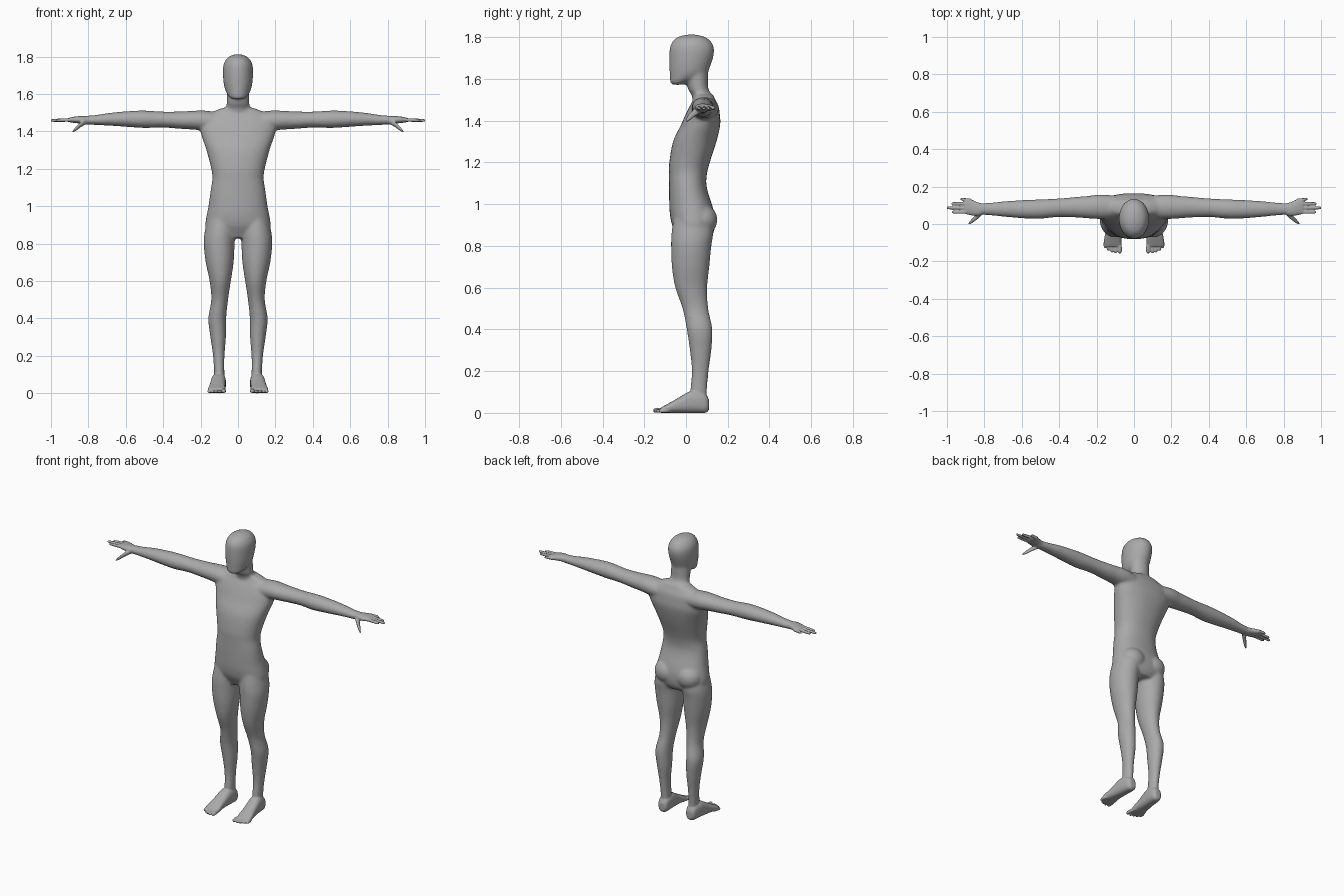
import bpy, bmesh, math
from mathutils import Matrix

AXES = {'x': (0, 1, 2), 'y': (1, 0, 2), 'z': (2, 0, 1)}   # along, first across, second across


def spline(p, steps=4):
    """Smooth the list of rings with a Catmull-Rom curve."""
    out = []
    for i in range(len(p) - 1):
        a, b, c, d = p[max(i - 1, 0)], p[i], p[i + 1], p[min(i + 2, len(p) - 1)]
        for s in range(steps):
            t = s / steps
            out.append([0.5 * (2 * q + (r - o) * t + (2 * o - 5 * q + 4 * r - u) * t * t
                               + (3 * q - o - 3 * r + u) * t ** 3)
                        for o, q, r, u in zip(a, b, c, d)])
    return out + [list(p[-1])]


def loft(bm, axis, rings, side=1, power=2.0, grow=0.0, n=24):
    """Rings are (along, centre 1, centre 2, radius 1, radius 2)."""
    loops = []
    for along, c1, c2, r1, r2 in spline(rings):
        loop = []
        for k in range(n):
            t = 2 * math.pi * k / n
            u, v = (math.copysign(abs(f) ** (2 / power), f) for f in (math.cos(t), math.sin(t)))
            co = [0, 0, 0]
            for ax, val in zip(AXES[axis], (along, c1 + u * max(r1 + grow, .002),
                                            c2 + v * max(r2 + grow, .002))):
                co[ax] = val
            co[0] *= side
            loop.append(bm.verts.new(co))
        loops.append(loop)
    for a, b in zip(loops, loops[1:]):
        for k in range(n):
            j = (k + 1) % n
            bm.faces.new((a[k], a[j], b[j], b[k]))
    bm.faces.new(loops[0])
    bm.faces.new(loops[-1])


def blend(bm, name, voxel, iterations, ratio=1.0):
    """Fuse the overlapping parts into one smooth skin."""
    bmesh.ops.recalc_face_normals(bm, faces=bm.faces)
    mesh = bpy.data.meshes.new(name)
    bm.to_mesh(mesh)
    bm.free()
    obj = bpy.data.objects.new(name, mesh)
    bpy.context.collection.objects.link(obj)
    remesh = obj.modifiers.new("fuse", 'REMESH')
    remesh.mode = 'VOXEL'
    remesh.voxel_size = voxel
    smooth = obj.modifiers.new("soften", 'SMOOTH')
    smooth.factor = 0.5
    smooth.iterations = iterations
    if ratio < 1:
        obj.modifiers.new("thin_out", 'DECIMATE').ratio = ratio
    bpy.context.view_layer.update()
    result = bpy.data.meshes.new_from_object(
        obj.evaluated_get(bpy.context.evaluated_depsgraph_get()))
    obj.modifiers.clear()
    obj.data = result
    return obj


core = bmesh.new()
# torso from crotch to shoulders
loft(core, 'z', [(z, 0, cy, rx, ry) for z, cy, rx, ry in (
    (.83, .04, .09, .07), (.86, .042, .15, .088), (.90, .036, .173, .102),
    (.95, .030, .167, .106), (1.0, .022, .157, .101), (1.05, .013, .150, .093),
    (1.1, .008, .143, .088), (1.15, .010, .136, .090), (1.2, .017, .142, .096),
    (1.3, .042, .168, .103), (1.38, .070, .195, .093), (1.43, .080, .203, .081),
    (1.47, .087, .190, .068), (1.5, .088, .145, .052), (1.525, .085, .085, .044))],
    power=2.25, grow=.001, n=40)
# neck
loft(core, 'z', [(1.46, 0, .085, .08, .05), (1.52, 0, .077, .066, .048), (1.55, 0, .059, .06, .048),
                 (1.6, 0, .052, .06, .052), (1.66, 0, .045, .06, .06)], grow=.001)
# head
loft(core, 'z', [(z, 0, cy, rx, ry) for z, cy, rx, ry in (
    (1.572, -.042, .028, .026), (1.585, -.030, .048, .046), (1.62, .008, .068, .086),
    (1.66, .018, .077, .098), (1.72, .027, .081, .107), (1.76, .028, .077, .103),
    (1.79, .027, .060, .082), (1.805, .026, .038, .054), (1.813, .026, .012, .018))], n=32)
for side in (-1, 1):
    # buttock
    bmesh.ops.create_uvsphere(core, u_segments=24, v_segments=16, radius=1, matrix=(
        Matrix.Translation((side * .078, .075, .925)) @ Matrix.Diagonal((.082, .076, .075, 1))))
    # arm
    loft(core, 'x', [(.10, .090, 1.450, .060, .050), (.18, .092, 1.458, .064, .052),
                     (.25, .090, 1.460, .058, .048), (.30, .090, 1.460, .054, .045),
                     (.40, .087, 1.463, .048, .041), (.50, .080, 1.465, .050, .045),
                     (.58, .079, 1.466, .048, .041), (.68, .080, 1.465, .041, .033),
                     (.76, .080, 1.461, .033, .025), (.81, .080, 1.460, .030, .022),
                     (.84, .080, 1.460, .030, .020)], side, grow=.002)
    # leg
    loft(core, 'z', [(.04, .100, .060, .030, .040), (.10, .100, .060, .026, .039),
                     (.20, .103, .068, .029, .039), (.30, .106, .070, .040, .050),
                     (.40, .111, .065, .046, .060), (.50, .098, .045, .043, .060),
                     (.60, .095, .025, .055, .075), (.70, .098, .022, .073, .088),
                     (.80, .101, .025, .081, .095), (.86, .097, .030, .080, .098),
                     (.93, .090, .030, .072, .088)], side, grow=.002)
trunk = blend(core, "trunk", .008, 8)

skin = bmesh.new()
skin.from_mesh(trunk.data)
bpy.data.objects.remove(trunk)
for side in (-1, 1):
    # palm
    loft(skin, 'x', [(.80, .080, 1.460, .028, .020), (.84, .080, 1.462, .037, .020),
                     (.88, .092, 1.462, .044, .016), (.905, .096, 1.461, .041, .011)],
         side, power=2.3)
    # fingers, front to back
    for base, y, tip in ((.064, .063, .975), (.086, .086, 1.002), (.108, .109, .978), (.128, .133, .93)):
        loft(skin, 'x', [(.875, base, 1.461, .009, .010), (.91, (base + y) / 2, 1.461, .009, .010),
                         (tip - .012, y, 1.459, .008, .008), (tip, y, 1.458, .004, .004)], side, n=12)
    # thumb
    loft(skin, 'x', [(.81, .068, 1.455, .018, .016), (.84, .040, 1.437, .017, .015),
                     (.87, .013, 1.411, .011, .011), (.886, .001, 1.397, .004, .004)], side, n=12)
    # foot
    loft(skin, 'y', [(.110, .100, .038, .018, .024), (.095, .100, .045, .032, .044),
                     (.06, .102, .052, .038, .052), (.02, .105, .052, .040, .052),
                     (-.04, .110, .035, .042, .035), (-.09, .114, .021, .047, .021),
                     (-.12, .115, .013, .043, .013)], side, power=2.5)
    # toes, inner to outer
    for x, tip, r in ((.076, -.157, .012), (.099, -.157, .009), (.118, -.152, .009),
                      (.137, -.143, .009), (.154, -.130, .009)):
        loft(skin, 'y', [(-.075, x * .8 + .022, r + .002, r, r), (tip + .03, x, r + .001, r, r),
                         (tip + .009, x, r, r * .95, r * .9), (tip, x, r * .9, r * .5, r * .5)],
             side, n=12)
body = blend(skin, "body", .004, 4, .3)

# one plain grey skin, standing on the floor
grey = bpy.data.materials.new("grey_skin")
grey.diffuse_color = (.4, .4, .4, 1)
body.data.materials.clear()
body.data.materials.append(grey)
body.data.transform(Matrix.Translation((0, 0, -min(v.co.z for v in body.data.vertices))))
body.data.polygons.foreach_set("material_index", [0] * len(body.data.polygons))
body.data.polygons.foreach_set("use_smooth", [True] * len(body.data.polygons))
body.data.update()
